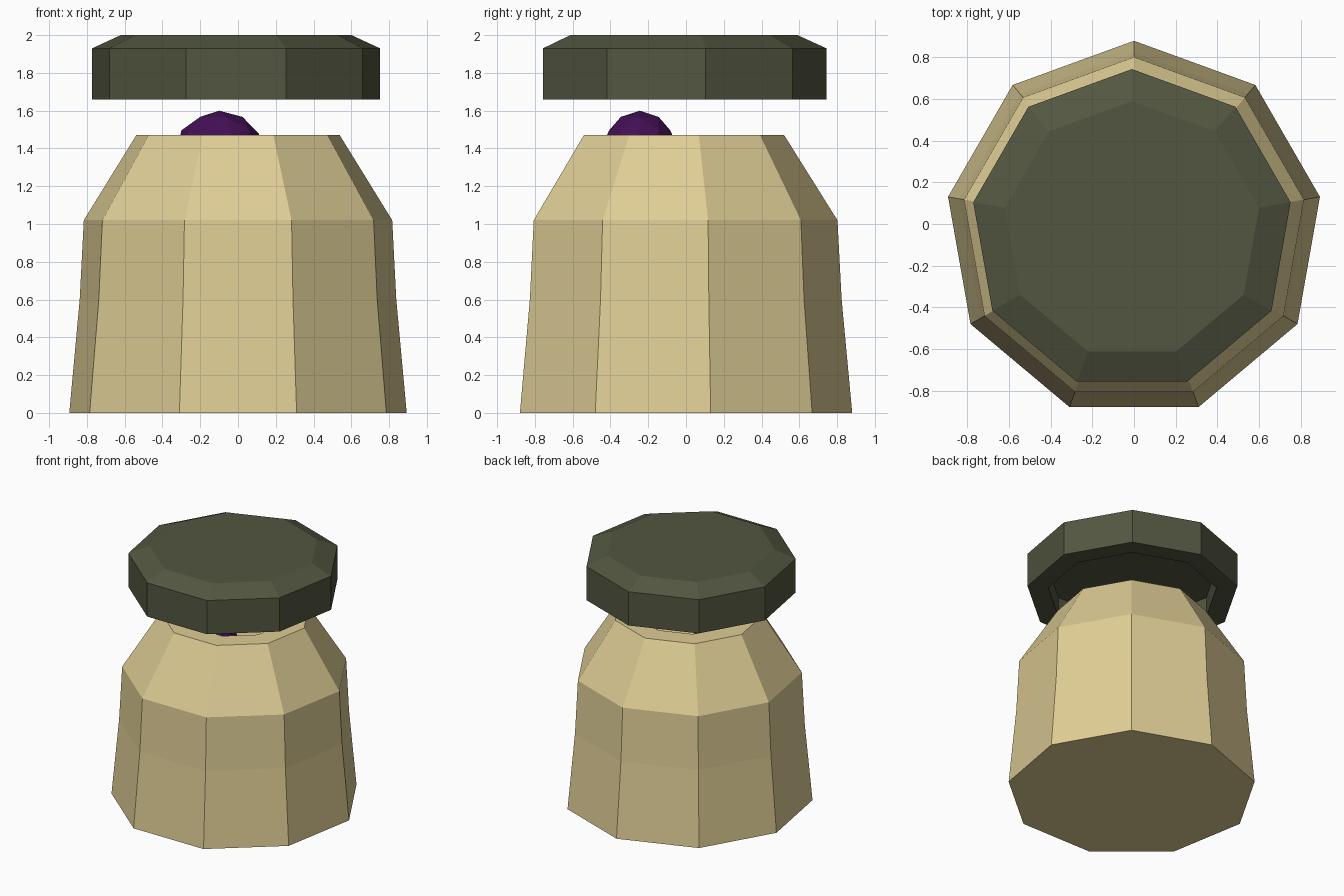
import bpy, bmesh, math

cube = bpy.data.objects.get("Cube")
if cube:
    bpy.data.objects.remove(cube, do_unlink=True)

SIDES = 9


def material(name, color):
    mat = bpy.data.materials.new(name)
    mat.use_nodes = True
    mat.diffuse_color = (*color, 1)
    bsdf = mat.node_tree.nodes["Principled BSDF"]
    bsdf.inputs["Base Color"].default_value = (*color, 1)
    bsdf.inputs["Roughness"].default_value = 0.8
    return mat


def add_object(name, bm, mat, location):
    bmesh.ops.recalc_face_normals(bm, faces=bm.faces)
    mesh = bpy.data.meshes.new(name)
    bm.to_mesh(mesh)
    bm.free()
    mesh.materials.append(mat)
    obj = bpy.data.objects.new(name, mesh)
    obj.location = location
    bpy.context.collection.objects.link(obj)
    return obj


def nine_sided(name, profile, mat, location):
    """Stack rings of (radius, height), capping the first and last."""
    bm = bmesh.new()
    rings = []
    for radius, z in profile:
        ring = []
        for i in range(SIDES):
            a = math.pi / 2 + math.tau * i / SIDES
            ring.append(bm.verts.new((radius * math.cos(a), radius * math.sin(a), z)))
        rings.append(ring)
    for low, high in zip(rings, rings[1:]):
        for i in range(SIDES):
            j = (i + 1) % SIDES
            bm.faces.new((low[i], low[j], high[j], high[i]))
    bm.faces.new(rings[0])
    bm.faces.new(rings[-1])
    return add_object(name, bm, mat, location)


tan = material("pale_tan", (0.73, 0.61, 0.30))
green = material("dark_olive", (0.084, 0.093, 0.051))
purple = material("deep_purple", (0.056, 0.005, 0.092))

# Jar: tapered body, sloping shoulder, thick rim and a hollow mouth
nine_sided("jar_body",
           [(0.907, 0), (0.851, 0.6), (0.829, 1.02), (0.547, 1.47),
            (0.38, 1.47), (0.38, 1.2)],
           tan, (0, -0.027, 0))

# Lid hovering above, chamfered on top and hollow underneath
nine_sided("lid",
           [(0.62, 1.82), (0.62, 1.66), (0.774, 1.66), (0.774, 1.93), (0.62, 2.0)],
           green, (-0.01, -0.03, 0))

# Faceted lump poking out of the mouth
bm = bmesh.new()
bmesh.ops.create_icosphere(bm, subdivisions=2, radius=1)
bmesh.ops.scale(bm, verts=bm.verts, vec=(0.235, 0.2, 0.22))
add_object("lump", bm, purple, (-0.1, -0.245, 1.38))
